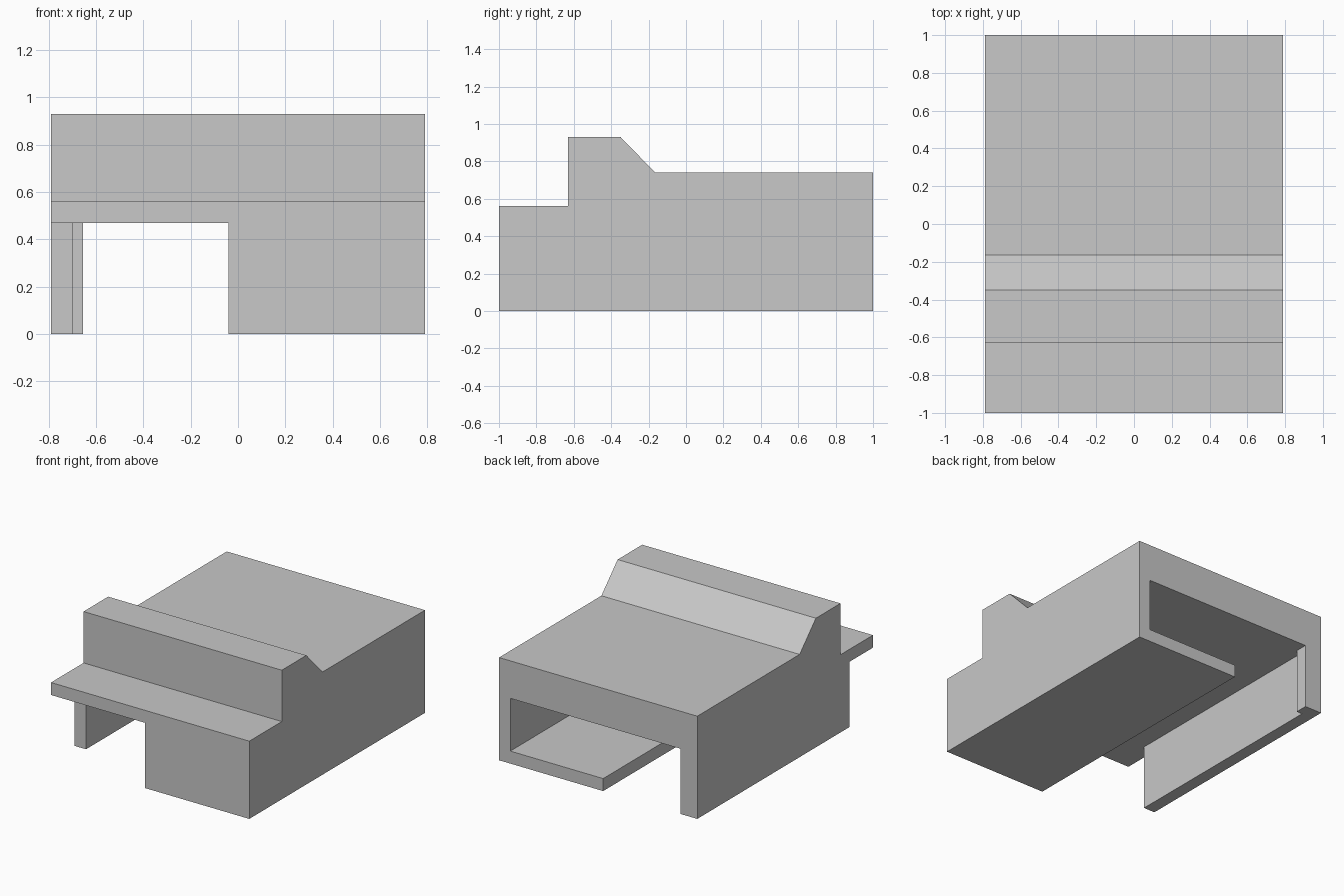
import bpy

cube = bpy.data.objects.get("Cube")
if cube:
    bpy.data.objects.remove(cube, do_unlink=True)

grey = bpy.data.materials.new("plain_grey")
grey.use_nodes = True
colour = (0.58, 0.58, 0.58, 1)
grey.diffuse_color = colour
grey.node_tree.nodes["Principled BSDF"].inputs["Base Color"].default_value = colour


def extrude_x(name, outline, x0, x1):
    """Closed prism from a (y, z) outline running anticlockwise seen from +x."""
    n = len(outline)
    verts = [(x, y, z) for x in (x0, x1) for y, z in outline]
    faces = [tuple(reversed(range(n))), tuple(range(n, 2 * n))]
    faces += [(i, (i + 1) % n, (i + 1) % n + n, i + n) for i in range(n)]
    mesh = bpy.data.meshes.new(name)
    mesh.from_pydata(verts, [], faces)
    mesh.materials.append(grey)
    obj = bpy.data.objects.new(name, mesh)
    bpy.context.collection.objects.link(obj)
    return obj


def cut_box(target, name, x, y, z):
    """Subtract a box given by its ranges."""
    outline = [(y[0], z[0]), (y[1], z[0]), (y[1], z[1]), (y[0], z[1])]
    cutter = extrude_x(name, outline, *x)
    cutter.hide_render = True
    mod = target.modifiers.new(name, 'BOOLEAN')
    mod.operation = 'DIFFERENCE'
    mod.solver = 'EXACT'
    mod.object = cutter
    bpy.context.view_layer.objects.active = target
    bpy.ops.object.modifier_apply(modifier=mod.name)
    bpy.data.objects.remove(cutter, do_unlink=True)


WALL = 0.09       # shell thickness
SIDE = 0.79       # half width
CEILING = 0.47    # underside of the roof
FLOOR_EDGE = -0.04
POST_EDGE = -0.655
inner = SIDE - WALL
back = 1 - WALL

# Stepped body: front ledge, raised ridge with a sloping back, flat roof
profile = [(-1, 0), (1, 0), (1, 0.74), (-0.165, 0.74),
           (-0.35, 0.93), (-0.63, 0.93), (-0.63, 0.56), (-1, 0.56)]
housing = extrude_x("housing", profile, -SIDE, SIDE)

# Hollow room above the floor plate
cut_box(housing, "room", (-inner, inner), (-back, back), (WALL, CEILING))
# Wide opening through the back wall
cut_box(housing, "back_opening", (POST_EDGE, inner), (back - 0.1, 1.1), (WALL, CEILING))
# Open channel beside the floor plate, from front to back wall
cut_box(housing, "channel", (-inner, FLOOR_EDGE), (-1.1, back), (-0.1, CEILING))
# Channel exit beside the back post
cut_box(housing, "channel_exit", (POST_EDGE, FLOOR_EDGE), (back - 0.1, 1.1), (-0.1, CEILING))
# Front of the thin side wall set back under the ledge
cut_box(housing, "wall_setback", (-SIDE - 0.1, FLOOR_EDGE), (-1.1, -0.73), (-0.1, CEILING))
